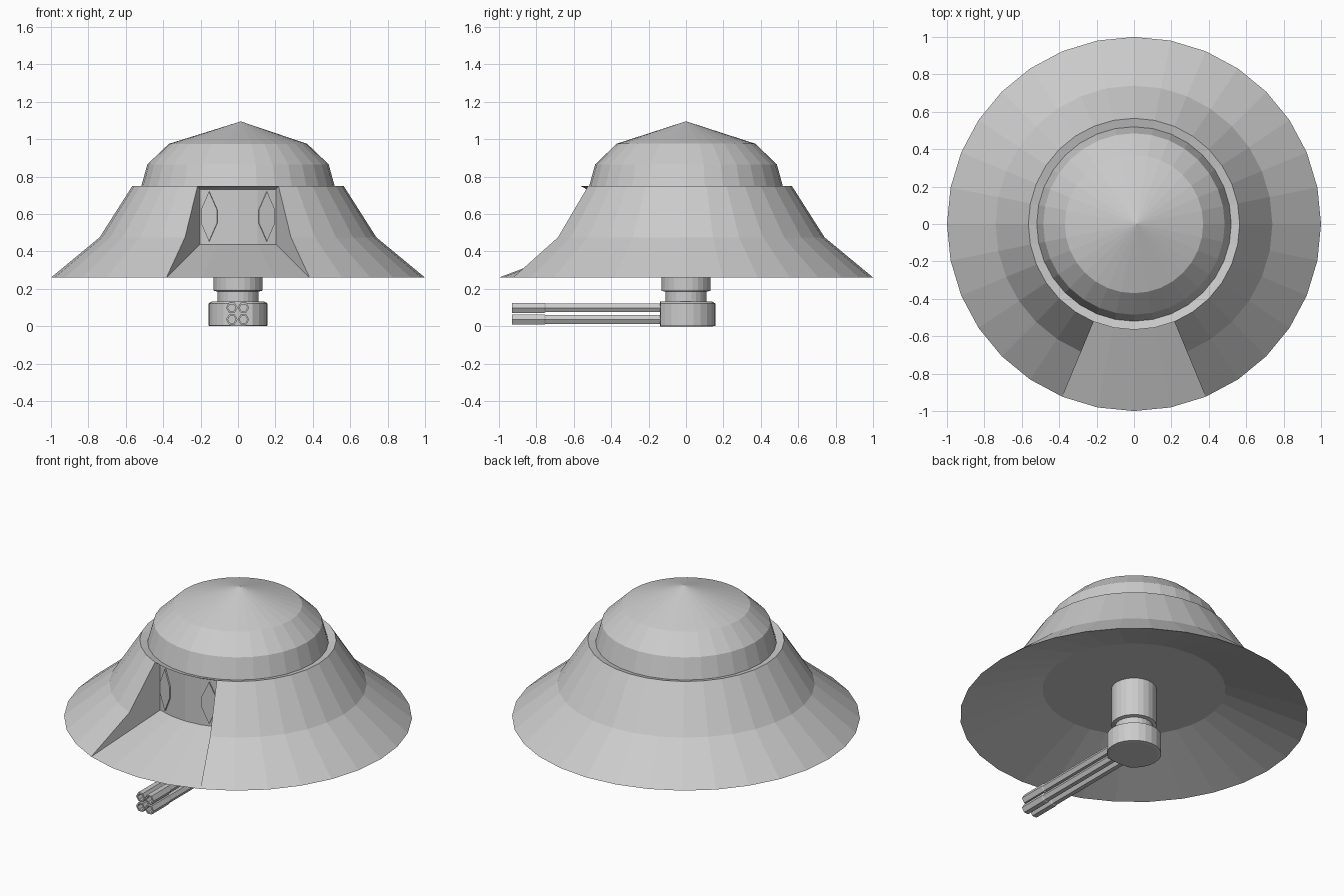
import bpy, bmesh
from math import sin, cos, pi, radians
from mathutils import Matrix, Vector

if "Cube" in bpy.data.objects:
    bpy.data.objects.remove(bpy.data.objects["Cube"])


def finish(bm, name, matrix=None):
    bmesh.ops.remove_doubles(bm, verts=bm.verts, dist=1e-5)
    bmesh.ops.recalc_face_normals(bm, faces=bm.faces)
    if matrix:
        bm.transform(matrix)
    me = bpy.data.meshes.new(name)
    bm.to_mesh(me)
    bm.free()
    ob = bpy.data.objects.new(name, me)
    bpy.context.collection.objects.link(ob)
    return ob


def polar(r, z, a):
    return (r * cos(a), r * sin(a), z)


def sector(bm, profile, a0, a1):
    """Sweep a (radius, height) profile from angle a0 to a1."""
    for (r0, z0), (r1, z1) in zip(profile, profile[1:]):
        pts = [polar(r0, z0, a0)]
        if r0 > 0:
            pts.append(polar(r0, z0, a1))
        pts.append(polar(r1, z1, a1))
        if r1 > 0:
            pts.append(polar(r1, z1, a0))
        if len(pts) > 2:
            bm.faces.new([bm.verts.new(p) for p in pts])


def lathe(name, profile, n, matrix=None):
    bm = bmesh.new()
    for i in range(n):
        sector(bm, profile, 2 * pi * i / n, 2 * pi * (i + 1) / n)
    return finish(bm, name, matrix)


def prism(name, outline, depth, matrix, inset=0):
    """Extrude an outline; optionally sink a bordered panel into its front."""
    bm = bmesh.new()
    back = [bm.verts.new((x, y, -0.004)) for x, y in outline]
    front = [bm.verts.new((x, y, depth)) for x, y in outline]
    n = len(outline)
    bm.faces.new(back[::-1])
    face = bm.faces.new(front)
    for i in range(n):
        j = (i + 1) % n
        bm.faces.new((back[i], back[j], front[j], front[i]))
    if inset:
        bmesh.ops.inset_region(bm, faces=[face], thickness=inset, depth=-depth * 0.7)
    return finish(bm, name, matrix)


# Hull: 32-sided flared skirt with the front four segments cut back to a wall
SEG = 32
underside = [(0, 0.432), (0.526, 0.432), (1.0, 0.26)]
skirt = [(1.0, 0.26), (0.74, 0.475), (0.565, 0.75)]
notch = [(1.0, 0.26), (0.53, 0.438), (0.53, 0.732), (0.565, 0.75)]
dome = [(0.565, 0.75), (0.52, 0.738), (0.485, 0.865), (0.37, 0.975), (0, 1.095)]
bm = bmesh.new()
for i in range(SEG):
    a0, a1 = 2 * pi * i / SEG, 2 * pi * (i + 1) / SEG
    outer = notch if 22 <= i < 26 else skirt
    for profile in (underside, outer, dome):
        sector(bm, profile, a0, a1)
# Side walls of the notch
for i in (22, 26):
    a = 2 * pi * i / SEG
    loop = skirt + notch[2:0:-1]
    bm.faces.new([bm.verts.new(polar(r, z, a)) for r, z in loop])
hull = finish(bm, "saucer_hull")
for v in hull.data.vertices:
    if v.co.z > 1.09:
        v.co.x += 0.015

# Pointed windows with chevron marks on the outer wall facets
hexagon = [(0, 0.133), (-0.045, 0.035), (-0.045, -0.035),
           (0, -0.133), (0.045, -0.035), (0.045, 0.035)]
chevron = [(-0.026, 0.034), (0, 0.0), (0.026, 0.034),
           (0.026, -0.012), (0, -0.042), (-0.026, -0.012)]
for side, label in ((-1, "left"), (1, "right")):
    turn = side * radians(16.875)
    apothem = 0.53 * cos(pi / SEG)
    place = (Matrix.Rotation(turn, 4, 'Z')
             @ Matrix.Translation((0, -apothem, 0.587))
             @ Matrix.Rotation(pi / 2, 4, 'X'))
    prism("window_" + label, hexagon, 0.008, place, inset=0.008)
    prism("window_mark_" + label, chevron, 0.007, place)

# Turret column and neck
lathe("turret_column", [(0, 0.44), (0.13, 0.44), (0.13, 0.19), (0.109, 0.185),
                        (0.109, 0.125), (0, 0.125)], 24)

# Turret drum, flattened where the guns come out
drum = lathe("turret_drum", [(0, 0.132), (0.14, 0.132), (0.157, 0.122),
                             (0.157, 0.003), (0.14, 0), (0, 0)], 24)
for v in drum.data.vertices:
    v.co.y = max(v.co.y, -0.138)

# Four hexagonal gun barrels with hollow muzzles
barrel = [(0, 0.12), (0.027, 0.12), (0.027, 0.75), (0.031, 0.755),
          (0.031, 0.93), (0.021, 0.93), (0.021, 0.89), (0, 0.89)]
for x, xn in ((-0.033, "left"), (0.029, "right")):
    for z, zn in ((0.036, "lower"), (0.099, "upper")):
        lathe(f"gun_barrel_{zn}_{xn}", barrel, 6,
              Matrix.Translation((x, 0, z)) @ Matrix.Rotation(pi / 2, 4, 'X'))
